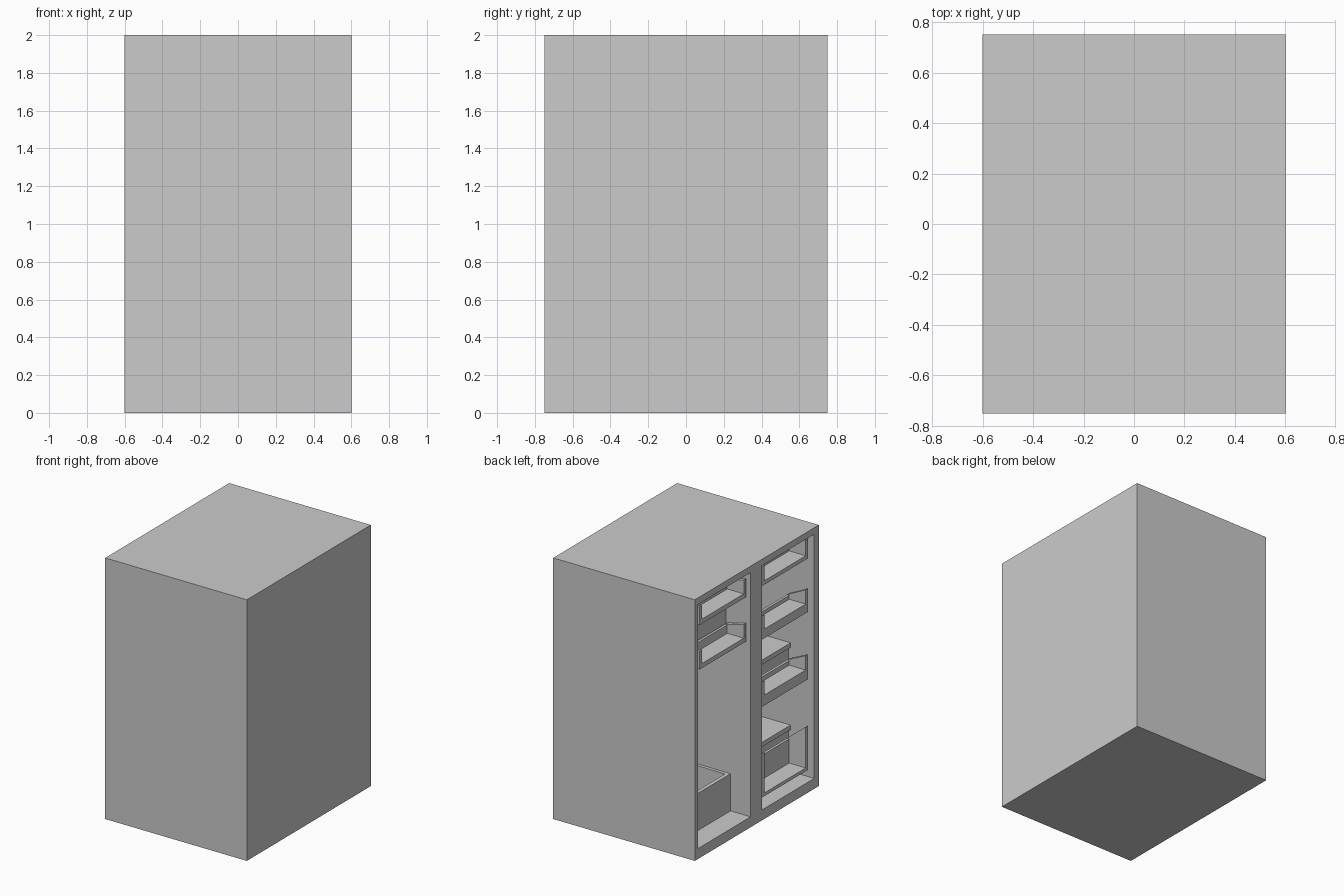
import bpy, bmesh

if "Cube" in bpy.data.objects:
    bpy.data.objects.remove(bpy.data.objects["Cube"])

# Two-column refrigerator cabinet, opening towards -x.
# Helper coordinates: d = depth behind the opening, w = distance across it
# (measured from the back, +y side), z = height.


def place(d, w, z):
    return (d - 0.6, 0.75 - w, z)


def new_object(name, bm):
    bmesh.ops.recalc_face_normals(bm, faces=bm.faces)
    mesh = bpy.data.meshes.new(name)
    bm.to_mesh(mesh)
    bm.free()
    obj = bpy.data.objects.new(name, mesh)
    bpy.context.collection.objects.link(obj)
    return obj


def add_prism(bm, profile, w0, w1):
    """Extrude a (depth, height) profile across the opening."""
    a = [bm.verts.new(place(d, w0, z)) for d, z in profile]
    b = [bm.verts.new(place(d, w1, z)) for d, z in profile]
    bm.faces.new(a)
    bm.faces.new(b[::-1])
    n = len(profile)
    for i in range(n):
        j = (i + 1) % n
        bm.faces.new((a[i], b[i], b[j], a[j]))


def add_box(bm, d0, d1, w0, w1, z0, z1):
    add_prism(bm, [(d0, z0), (d1, z0), (d1, z1), (d0, z1)], w0, w1)


def box(name, *size):
    bm = bmesh.new()
    add_box(bm, *size)
    return new_object(name, bm)


def shelf_bin(name, w0, w1, z0, z1, back, lip, t=0.03):
    """Tray with sloping side walls, a low front lip and a back wall."""
    d0, d1 = 0.03, 0.19
    bm = bmesh.new()
    side = [(d0, z0), (d1, z0), (d1, back), (d0, z1)]
    add_prism(bm, side, w0, w0 + t)
    add_prism(bm, side, w1 - t, w1)
    add_box(bm, d0, d1, w0 + t, w1 - t, z0, z0 + lip)
    add_box(bm, d1 - 0.02, d1, w0 + t, w1 - t, z0 + lip, back)
    return new_object(name, bm)


# Cabinet shell with two hollow compartments
LEFT, RIGHT = (0.04, 0.675), (0.81, 1.445)
DEEP = 1.14
cabinet = box("cabinet", 0, 1.2, 0, 1.5, 0, 2)
bm = bmesh.new()
for w0, w1 in (LEFT, RIGHT):
    add_box(bm, -0.1, DEEP, w0, w1, 0.08, 1.95)
cutter = new_object("compartment_cutter", bm)
cutter.hide_render = True
mod = cabinet.modifiers.new("compartments", 'BOOLEAN')
mod.object = cutter
mod.operation = 'DIFFERENCE'
mod.solver = 'EXACT'
bpy.context.view_layer.objects.active = cabinet
bpy.ops.object.modifier_apply(modifier=mod.name)
bpy.data.objects.remove(cutter)

# Bins just inside the opening: bottom, top, back height, lip height
for i, (z0, z1, back, lip) in enumerate([(1.76, 1.9, 1.86, 0.035),
                                         (1.42, 1.56, 1.52, 0.035)]):
    shelf_bin(f"left_bin_{i + 1}", 0.10, 0.665, z0, z1, back, lip)
for i, (z0, z1, back, lip) in enumerate([(1.77, 1.92, 1.86, 0.03),
                                         (1.36, 1.54, 1.46, 0.07),
                                         (0.845, 1.035, 0.96, 0.08),
                                         (0.15, 0.49, 0.36, 0.025)]):
    shelf_bin(f"right_bin_{i + 1}", 0.855, 1.415, z0, z1, back, lip)

# Open basket on the left floor
bm = bmesh.new()
a, b = LEFT
add_box(bm, 0.17, DEEP, a, b, 0.08, 0.11)
add_box(bm, 0.17, 0.20, a, b, 0.11, 0.365)
add_box(bm, DEEP - 0.03, DEEP, a, b, 0.11, 0.365)
for w in (a, b - 0.025):
    add_box(bm, 0.20, DEEP - 0.03, w, w + 0.025, 0.11, 0.365)
new_object("left_basket", bm)

# Upper box on the left, drawers on the right with a cover shelf on top
box("upper_box", 0.21, DEEP, *LEFT, 1.50, 1.64)
for name, z0, z1 in (("middle_drawer", 0.87, 1.03), ("floor_drawer", 0.08, 0.40)):
    box(name, 0.22, DEEP, *RIGHT, z0, z1)
    box(name + "_cover", 0.20, DEEP, *RIGHT, z1, z1 + 0.035)
